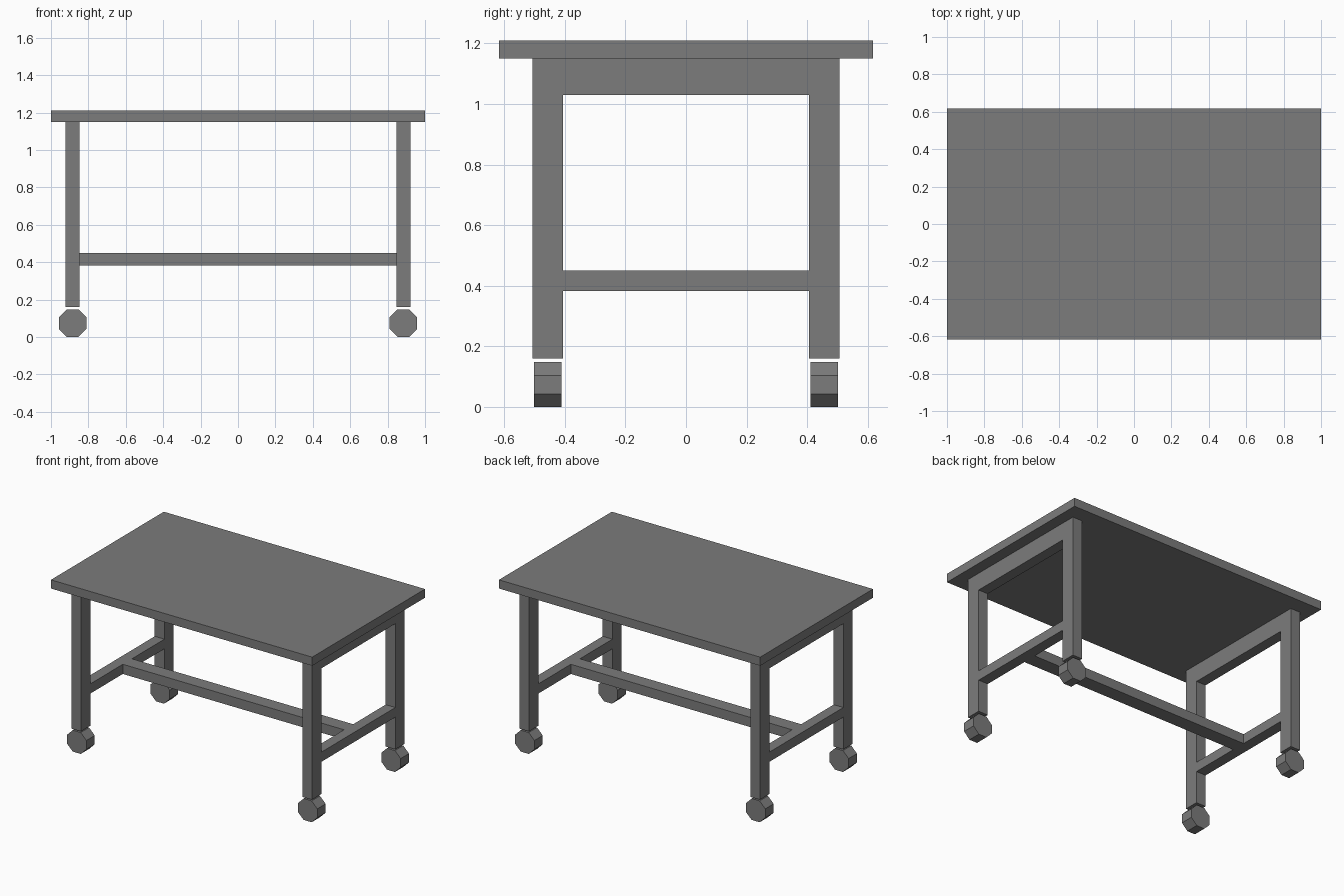
import bpy, math

if "Cube" in bpy.data.objects:
    bpy.data.objects.remove(bpy.data.objects["Cube"])

grey = bpy.data.materials.new("dark grey")
grey.diffuse_color = (0.2, 0.2, 0.2, 1)
grey.use_nodes = True
grey.node_tree.nodes["Principled BSDF"].inputs["Base Color"].default_value = grey.diffuse_color


def extrude(name, profile, axis, lo, hi):
    """Extrude a 2D profile: axis 'x' uses (y, z) points, axis 'y' uses (x, z) points."""
    def point(p, d):
        return (d, p[0], p[1]) if axis == 'x' else (p[0], d, p[1])
    n = len(profile)
    verts = [point(p, lo) for p in profile] + [point(p, hi) for p in profile]
    faces = [tuple(range(n)), tuple(range(2 * n - 1, n - 1, -1))]
    faces += [(i, i + n, (i + 1) % n + n, (i + 1) % n) for i in range(n)]
    if axis == 'x':
        faces = [f[::-1] for f in faces]
    mesh = bpy.data.meshes.new(name)
    mesh.from_pydata(verts, [], faces)
    mesh.materials.append(grey)
    obj = bpy.data.objects.new(name, mesh)
    bpy.context.collection.objects.link(obj)
    return obj


def rect(a0, a1, z0, z1):
    return [(a0, z0), (a1, z0), (a1, z1), (a0, z1)]


# Table top
extrude("table_top", rect(-0.617, 0.617, 1.15, 1.21), 'x', -1, 1)

# Inverted-U leg frame profile (y, z)
FRAME = [(-0.507, 0.16), (-0.405, 0.16), (-0.405, 1.03), (0.405, 1.03),
         (0.405, 0.16), (0.507, 0.16), (0.507, 1.15), (-0.507, 1.15)]

for side, sx in (("left", -1), ("right", 1)):
    x0, x1 = sorted((sx * 0.847, sx * 0.921))
    # End frame and its lower crossbar
    extrude(side + "_leg_frame", FRAME, 'x', x0, x1)
    extrude(side + "_crossbar", rect(-0.405, 0.405, 0.383, 0.45), 'x', x0, x1)
    # Eight-sided wheels, flat side down
    r = 0.074 / math.cos(math.pi / 8)
    octagon = [(sx * 0.884 + r * math.cos(math.pi / 8 + i * math.pi / 4),
                0.074 + r * math.sin(math.pi / 8 + i * math.pi / 4)) for i in range(8)]
    for end, sy in (("front", -1), ("back", 1)):
        y0, y1 = sorted((sy * 0.41, sy * 0.501))
        extrude(f"{end}_{side}_wheel", octagon, 'y', y0, y1)

# Long stretcher between the crossbars
extrude("stretcher", rect(-0.05, 0.05, 0.383, 0.45), 'x', -0.847, 0.847)
